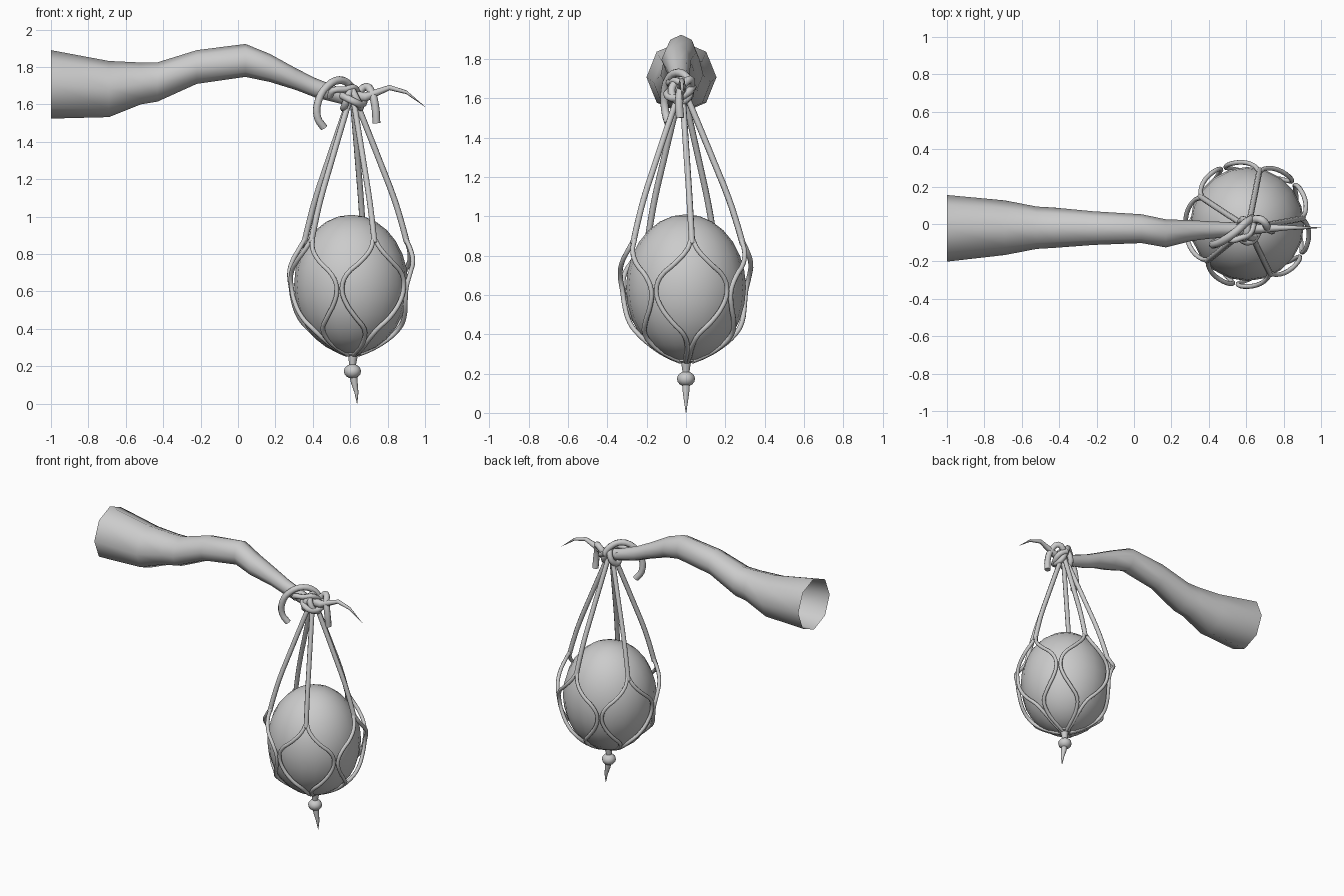
import bpy, bmesh
from math import sin, cos, pi, radians

if "Cube" in bpy.data.objects:
    bpy.data.objects.remove(bpy.data.objects["Cube"])

CX, CY = 0.61, 0.0   # axis of the hanging gourd


def finish(obj, angle=60):
    bpy.ops.object.select_all(action='DESELECT')
    obj.select_set(True)
    bpy.context.view_layer.objects.active = obj
    if obj.type == 'CURVE':
        bpy.ops.object.convert(target='MESH')
    bpy.ops.object.shade_smooth_by_angle(angle=radians(angle))


def mesh_object(name, bm, angle=60):
    bmesh.ops.recalc_face_normals(bm, faces=bm.faces)
    me = bpy.data.meshes.new(name)
    bm.to_mesh(me)
    bm.free()
    obj = bpy.data.objects.new(name, me)
    bpy.context.collection.objects.link(obj)
    finish(obj, angle)
    return obj


def loft(name, rings, cap=False):
    """Skin a list of vertex-coordinate rings."""
    bm = bmesh.new()
    rows = [[bm.verts.new(p) for p in ring] for ring in rings]
    for a, b in zip(rows, rows[1:]):
        n = len(a)
        for i in range(n):
            bm.faces.new((a[i], a[(i + 1) % n], b[(i + 1) % n], b[i]))
    if cap:
        bm.faces.new(rows[0])
        bm.faces.new(rows[-1])
    return mesh_object(name, bm)


def cord(name, paths, radius, cyclic=False, res=3):
    """Round cords through the given paths."""
    cu = bpy.data.curves.new(name, 'CURVE')
    cu.dimensions = '3D'
    cu.bevel_depth = radius
    cu.bevel_resolution = 2
    cu.use_fill_caps = True
    cu.resolution_u = res
    for path in paths:
        sp = cu.splines.new('BEZIER')
        sp.bezier_points.add(len(path) - 1)
        for bp, p in zip(sp.bezier_points, path):
            bp.co = p
            bp.handle_left_type = bp.handle_right_type = 'AUTO'
        sp.use_cyclic_u = cyclic
    obj = bpy.data.objects.new(name, cu)
    bpy.context.collection.objects.link(obj)
    finish(obj)


def polar(angle, r, z, cx=CX, cy=CY):
    a = radians(angle)
    return (cx + r * cos(a), cy + r * sin(a), z)


# Branch: open at the thick end; x, y centre, z centre, y radius, z radius
sections = [
    (-1.0, -.023, 1.707, .178, .183), (-.69, -.02, 1.682, .146, .15),
    (-.52, -.02, 1.712, .113, .112), (-.43, -.02, 1.72, .108, .105),
    (-.22, -.022, 1.80, .09, .09), (.04, -.025, 1.835, .077, .088),
    (.17, -.05, 1.795, .075, .075), (.31, -.035, 1.735, .055, .058),
    (.41, -.032, 1.69, .046, .052), (.55, -.03, 1.645, .038, .042),
    (.68, -.025, 1.638, .025, .026), (.81, -.02, 1.69, .014, .014),
    (.90, -.02, 1.665, .009, .01), (1.0, -.02, 1.588, .001, .001)]
loft("branch", [[(x, y + ry * cos(i * pi / 4), z + rz * sin(i * pi / 4))
                 for i in range(8)] for x, y, z, ry, rz in sections])

# Gourd
bm = bmesh.new()
bmesh.ops.create_uvsphere(bm, u_segments=20, v_segments=14, radius=1)
for v in bm.verts:
    v.co = (CX - .005 + v.co.x * .305, CY + v.co.y * .305, .637 + v.co.z * .373)
mesh_object("gourd", bm)

# Net: five hanging strands, each splitting into two mirrored cords
strands, meshes = [], []
hang = [(1.62, .02), (1.47, .08), (1.28, .155), (1.09, .228), (.96, .268), (.86, .295)]
split = [(.88, .288, 1), (.83, .31, 5), (.76, .33, 16), (.69, .335, 29),
         (.62, .327, 33.5), (.55, .315, 31), (.46, .287, 20), (.40, .25, 9),
         (.34, .185, 4), (.29, .10, 5), (.262, .03, 10)]
for k in range(5):
    a = 6 + 72 * k
    strands.append([polar(a, r, z, cy=-.02 * (z - .86) / .76) for z, r in hang])
    for s in (-1, 1):
        meshes.append([polar(a + s * off, r, z) for z, r, off in split])
cord("net_strands", strands, .016)
cord("net_mesh", meshes, .0125)

# Knot: wraps round the branch plus two curling tails
wraps = []
for x, lean, r in ((.585, .02, .05), (.63, -.025, .046)):
    wraps.append([(x + lean * sin(t * pi / 4), -.027 + r * cos(t * pi / 4),
                   1.635 + (r + .005) * sin(t * pi / 4)) for t in range(8)])
cord("knot_wraps", wraps, .02, cyclic=True)
cord("knot_crossing", [[(.54, .0, 1.655), (.57, -.075, 1.64), (.62, -.095, 1.615),
                        (.66, -.05, 1.60), (.67, .01, 1.63), (.62, .035, 1.66)]], .02)
cord("knot_tails", [
    [(.46, -.09, 1.475), (.425, -.105, 1.53), (.43, -.11, 1.62), (.475, -.09, 1.695),
     (.545, -.04, 1.73), (.60, .01, 1.70), (.63, .03, 1.645)],
    [(.74, -.03, 1.50), (.735, -.035, 1.58), (.715, -.02, 1.66), (.685, .02, 1.695),
     (.64, .02, 1.66), (.60, -.06, 1.63)]], .021)
cord("knot_loop", [[(.49, -.05, 1.64), (.51, -.085, 1.675), (.57, -.075, 1.68),
                    (.62, -.05, 1.69), (.64, 0, 1.66)]], .017)


# Pendant: collar, bead and spike; x centre, z, radius
def turned(name, profile, n=10):
    loft(name, [[polar(360 * i / n, r, z, cx=x) for i in range(n)]
                for x, z, r in profile], cap=True)


turned("collar", [(.615, .285, .035), (.615, .28, .046), (.615, .262, .046),
                  (.615, .257, .026), (.612, .20, .017)])
bm = bmesh.new()
bmesh.ops.create_uvsphere(bm, u_segments=12, v_segments=8, radius=1)
for v in bm.verts:
    v.co = (.612 + v.co.x * .046, v.co.y * .046, .173 + v.co.z * .039)
mesh_object("bead", bm)
turned("spike", [(.616, .15, .021), (.622, .11, .018), (.633, .06, .011), (.637, 0, .001)])
